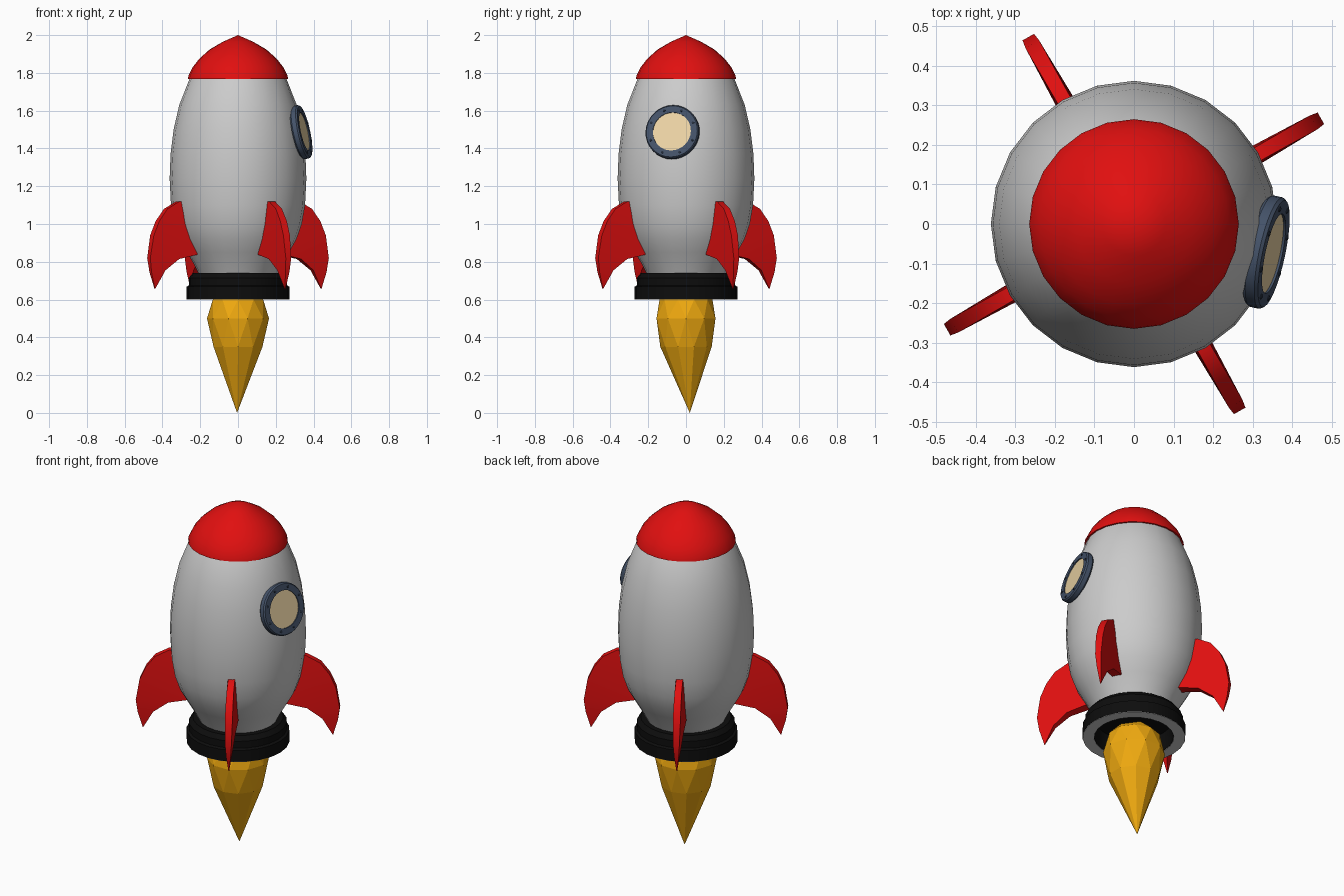
import bpy, bmesh
from math import sin, cos, pi, radians
from mathutils import Matrix, Vector

if "Cube" in bpy.data.objects:
    bpy.data.objects.remove(bpy.data.objects["Cube"])


def material(name, rgb):
    m = bpy.data.materials.new(name)
    m.diffuse_color = (*rgb, 1)
    m.use_nodes = True
    m.node_tree.nodes["Principled BSDF"].inputs["Base Color"].default_value = m.diffuse_color
    return m


RED = material("red", (0.75, 0.005, 0.005))
BLACK = material("black", (0.004, 0.004, 0.004))
BLUE = material("slate_blue", (0.058, 0.085, 0.14))
BOLT = material("bolt_dark", (0.02, 0.03, 0.05))
CREAM = material("cream", (0.86, 0.67, 0.38))
ORANGE = material("orange", (0.87, 0.4, 0.005))


def finish(name, bm, mat=None, smooth=35, matrix=Matrix()):
    bmesh.ops.recalc_face_normals(bm, faces=bm.faces)
    me = bpy.data.meshes.new(name)
    bm.to_mesh(me)
    bm.free()
    ob = bpy.data.objects.new(name, me)
    bpy.context.collection.objects.link(ob)
    ob.matrix_world = matrix
    if mat:
        me.materials.append(mat)
    if smooth:
        bpy.ops.object.select_all(action='DESELECT')
        ob.select_set(True)
        bpy.context.view_layer.objects.active = ob
        bpy.ops.object.shade_smooth_by_angle(angle=radians(smooth))
    return ob


def lathe(name, profile, n=24, mat=None, smooth=35, matrix=Matrix(), loop=False):
    bm = bmesh.new()
    rings = [[bm.verts.new((r * cos(2 * pi * i / n), r * sin(2 * pi * i / n), z))
              for i in range(n)] for r, z in profile]
    pairs = list(zip(rings, rings[1:]))
    if loop:
        pairs.append((rings[-1], rings[0]))
    for a, b in pairs:
        for i in range(n):
            j = (i + 1) % n
            bm.faces.new((a[i], a[j], b[j], b[i]))
    bmesh.ops.remove_doubles(bm, verts=bm.verts, dist=1e-5)
    return finish(name, bm, mat, smooth, matrix)


# Hull and nose cap
lathe("hull", [(0, .72), (.2, .72), (.235, .79), (.27, .85), (.31, .92), (.338, 1), (.355, 1.1),
               (.362, 1.24), (.357, 1.37), (.341, 1.5), (.311, 1.63), (.258, 1.765), (.24, 1.79), (0, 1.79)])
lathe("nose_cap", [(0, 1.768), (.265, 1.768), (.262, 1.785), (.24, 1.83), (.205, 1.875),
                   (.15, 1.924), (.08, 1.965), (0, 2)], mat=RED)

# Engine collar with a hollow underside and a grey lower rim
lathe("engine_collar", [(.21, .602), (.273, .602), (.273, .668), (.26, .675), (.26, .715),
                        (.24, .74), (0, .74), (0, .71), (.2, .7)], mat=BLACK, loop=True)
lathe("collar_rim", [(.212, .6), (.272, .6), (.272, .603), (.212, .603)], loop=True)

# Faceted flame: convex hull of staggered rings
bm = bmesh.new()
for k, (r, z, n) in enumerate([(.09, .65, 5), (.14, .6, 10), (.164, .5, 10), (.136, .35, 10)]):
    for i in range(n):
        a = 2 * pi * (i + .5 * (k % 2)) / n
        bm.verts.new((r * cos(a), r * sin(a), z))
bm.verts.new((-.005, .02, 0))
bm.verts.new((0, 0, .68))
bmesh.ops.convex_hull(bm, input=bm.verts)
finish("flame", bm, ORANGE, smooth=0)

# Four swept fins: strips of (inner r, z, outer r, z, thickness)
SECTIONS = [(.28, 1.12, .365, 1.12, .05), (.28, 1.04, .44, 1.08, .052), (.27, .95, .49, 1.015, .055),
            (.25, .84, .523, .94, .055), (.37, .815, .543, .82, .046), (.45, .755, .532, .745, .032),
            (.5, .665, .506, .655, .006)]
for k in range(4):
    bm = bmesh.new()
    loops = []
    for r0, z0, r1, z1, t in SECTIONS:
        loops.append([bm.verts.new(p) for p in ((r0, -t / 2, z0), (r1, -t * .36, z1),
                                                (r1, t * .36, z1), (r0, t / 2, z0))])
    for a, b in zip(loops, loops[1:]):
        for i in range(4):
            j = (i + 1) % 4
            bm.faces.new((a[i], a[j], b[j], b[i]))
    bm.faces.new(loops[0])
    bm.faces.new(loops[-1])
    finish(f"fin_{k + 1}", bm, RED, 40, Matrix.Rotation(radians(29.5 + 90 * k), 4, 'Z'))

# Porthole: frame, glass and bolts, facing slightly up and to the front
az, el = radians(-12), radians(12)
normal = Vector((cos(az) * cos(el), sin(az) * cos(el), sin(el)))
port = (Matrix.Translation((.342 * cos(az), .342 * sin(az), 1.486))
        @ normal.to_track_quat('Z', 'Y').to_matrix().to_4x4())
lathe("porthole_frame", [(.103, -.02), (.138, -.02), (.144, -.012), (.144, .012), (.138, .02),
                         (.103, .02)], 32, BLUE, matrix=port, loop=True)
lathe("porthole_glass", [(0, -.015), (.104, -.015), (.104, .014), (0, .014)], 32, CREAM, matrix=port)
for i in range(8):
    a = 2 * pi * (i + .5) / 8
    spot = port @ Matrix.Translation((.122 * cos(a), .122 * sin(a), .02))
    lathe(f"porthole_bolt_{i + 1}", [(0, -.004), (.007, -.004), (.007, .002), (.004, .004), (0, .004)],
          10, BOLT, matrix=spot)
